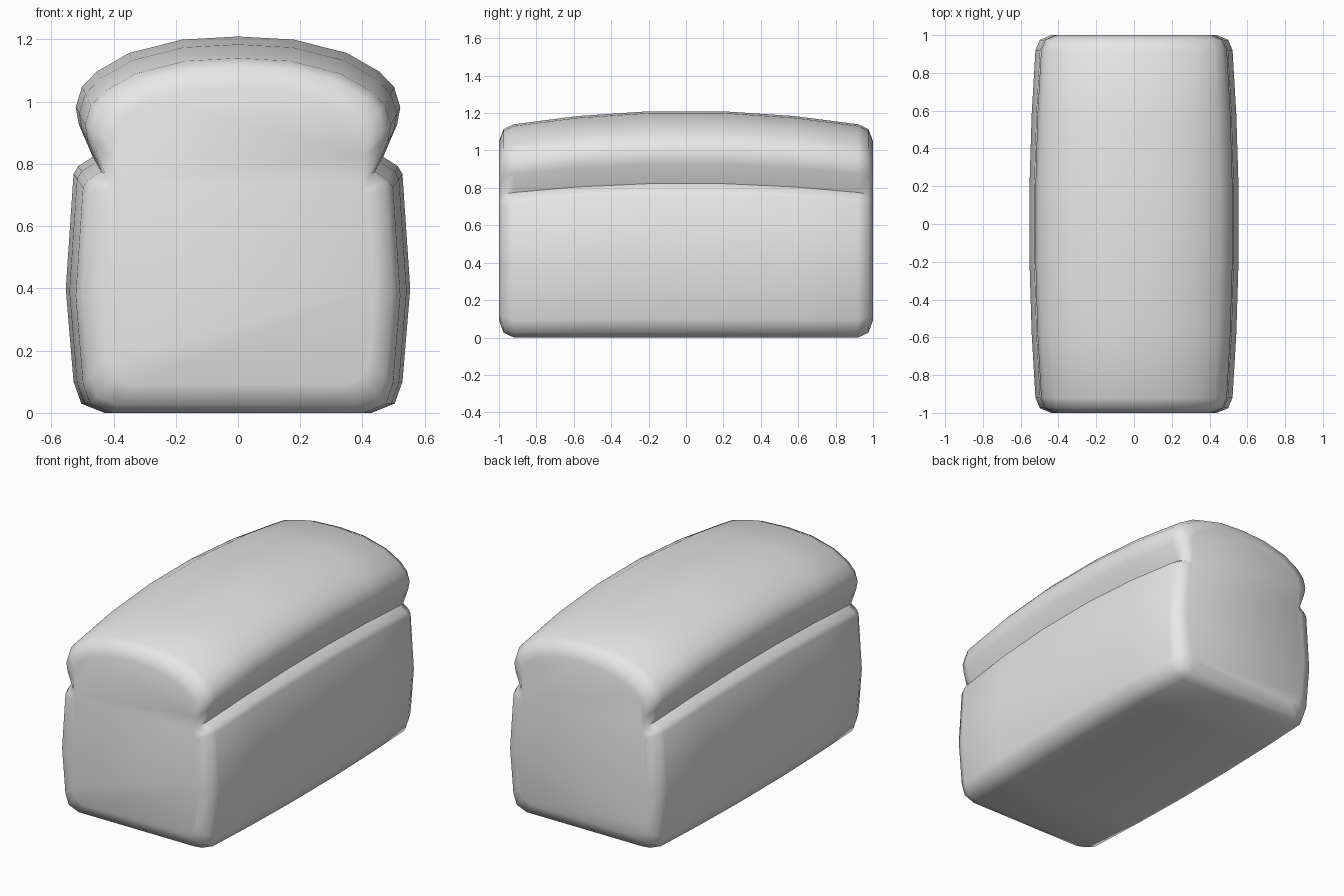
import bpy
import bmesh
import math

cube = bpy.data.objects.get("Cube")
if cube:
    bpy.data.objects.remove(cube, do_unlink=True)

# Crust material
crust = bpy.data.materials.new("plain grey crust")
crust.use_nodes = True
color = (0.8, 0.8, 0.8, 1)
crust.diffuse_color = color
crust.node_tree.nodes["Principled BSDF"].inputs["Base Color"].default_value = color

# Half cross-section at the middle of the loaf, from the base up to the crown
HALF = [(0.43, 0), (0.505, 0.03), (0.53, 0.10), (0.555, 0.40), (0.53, 0.77),
        (0.515, 0.795), (0.468, 0.825), (0.513, 0.93), (0.523, 0.985),
        (0.503, 1.05), (0.455, 1.10), (0.35, 1.16), (0.18, 1.203)]
CREASE = 6
END = 0.92
MID_Z = 0.57


def section(y, inset, crease_inset):
    """Closed outline at y: swells in the middle, shrinks over the rounded ends."""
    swell = 1 - 0.06 * min(abs(y) / END, 1) ** 2
    side = []
    for i, (x, z) in enumerate(HALF):
        kx = crease_inset if i == CREASE else inset
        side.append((x * swell * kx, y, MID_Z + (z * swell - MID_Z) * inset))
    top = (0, y, MID_Z + (1.213 * swell - MID_Z) * inset)
    mirrored = [(-x, y, z) for x, y, z in reversed(side)]
    return side + [top] + mirrored


# Loaf stations from the middle outwards: y, inset, inset of the side crease
half_rings = [(0.2, 1, 1), (0.58, 1, 1), (END, 1, 1),
              (0.975, 0.955, 0.97), (1.0, 0.84, 0.91)]
stations = [(-y, a, b) for y, a, b in reversed(half_rings)] + half_rings

bm = bmesh.new()
rings = [[bm.verts.new(p) for p in section(*s)] for s in stations]
count = len(rings[0])
for a, b in zip(rings, rings[1:]):
    for i in range(count):
        j = (i + 1) % count
        bm.faces.new((a[i], a[j], b[j], b[i]))
bm.faces.new(rings[0])
bm.faces.new(rings[-1])
bmesh.ops.recalc_face_normals(bm, faces=bm.faces)

mesh = bpy.data.meshes.new("bread_loaf")
bm.to_mesh(mesh)
bm.free()
mesh.materials.append(crust)
loaf = bpy.data.objects.new("bread_loaf", mesh)
bpy.context.collection.objects.link(loaf)

# Soft shading that keeps the side crease sharp
bpy.ops.object.select_all(action="DESELECT")
loaf.select_set(True)
bpy.context.view_layer.objects.active = loaf
bpy.ops.object.shade_smooth_by_angle(angle=math.radians(62))
